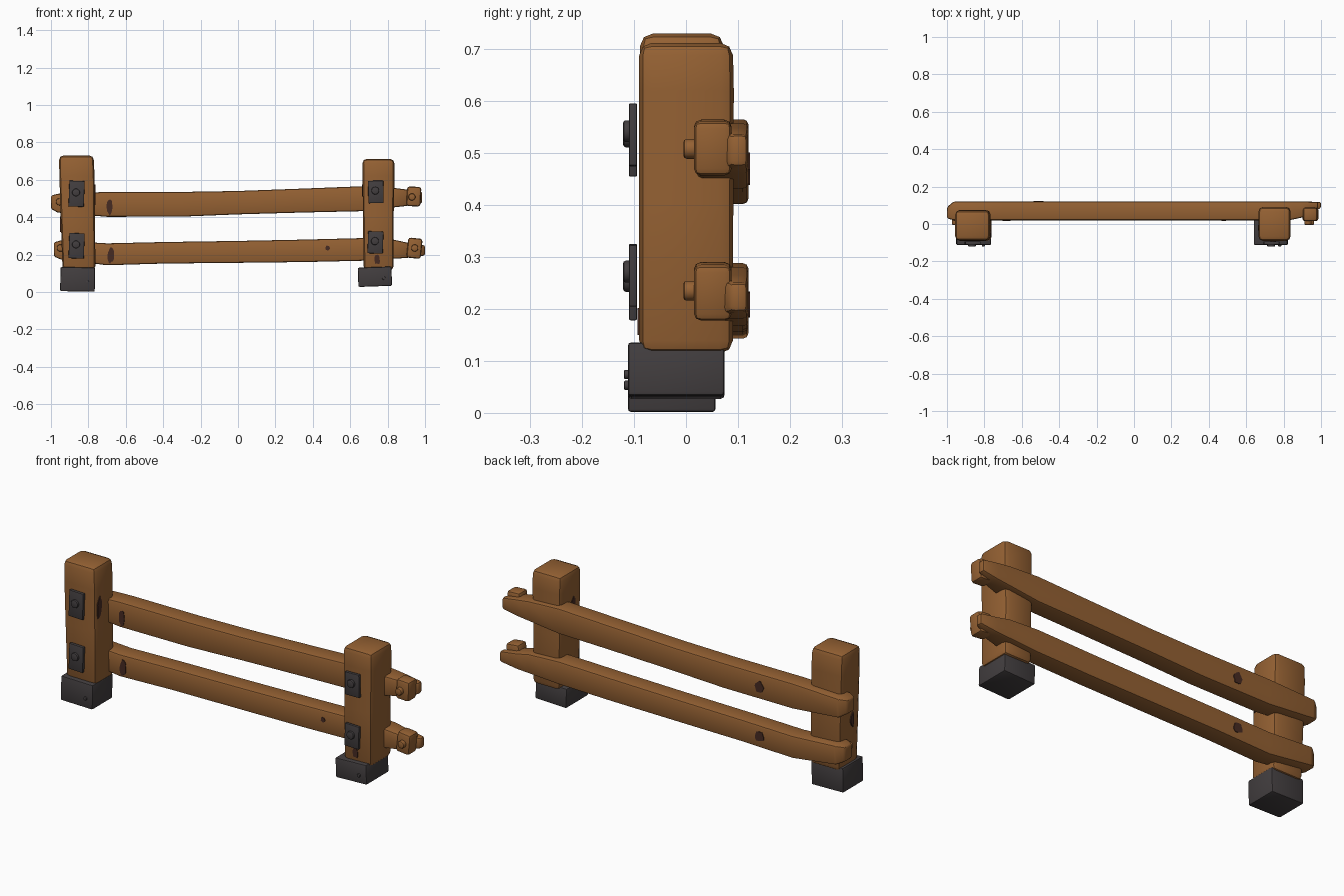
import bpy, bmesh, math, random
from mathutils import Matrix, Vector

if "Cube" in bpy.data.objects:
    bpy.data.objects.remove(bpy.data.objects["Cube"])

random.seed(4)


def material(name, rgb):
    m = bpy.data.materials.new(name)
    m.diffuse_color = (*rgb, 1)
    m.use_nodes = True
    m.node_tree.nodes["Principled BSDF"].inputs["Base Color"].default_value = m.diffuse_color
    return m


WOOD = material("brown wood", (0.30, 0.12, 0.033))
IRON = material("dark iron", (0.055, 0.048, 0.050))
KNOT = material("dark knot", (0.062, 0.024, 0.016))


def finish(bm, name, mat, bevel=0.0, segments=2):
    """Bevel the sharp edges, then turn the bmesh into a smooth-shaded object."""
    bmesh.ops.recalc_face_normals(bm, faces=bm.faces)
    if bevel:
        edges = [e for e in bm.edges if e.calc_face_angle(0) > 0.5]
        bmesh.ops.bevel(bm, geom=edges, offset=bevel, segments=segments,
                        profile=0.5, affect='EDGES', clamp_overlap=True)
    me = bpy.data.meshes.new(name)
    bm.to_mesh(me)
    bm.free()
    me.materials.append(mat)
    ob = bpy.data.objects.new(name, me)
    bpy.context.collection.objects.link(ob)
    bpy.ops.object.select_all(action='DESELECT')
    ob.select_set(True)
    bpy.context.view_layer.objects.active = ob
    bpy.ops.object.shade_smooth_by_angle(angle=math.radians(35))
    return ob


def loft(name, axis, sections, mat, bevel):
    """Skin rectangles (pos, a0, a1, b0, b1) placed along the x or z axis."""
    bm = bmesh.new()
    rings = []
    for p, a0, a1, b0, b1 in sections:
        corners = [(a0, b0), (a1, b0), (a1, b1), (a0, b1)]
        rings.append([bm.verts.new((p, a, b) if axis == 'x' else (a, b, p))
                      for a, b in corners])
    for r, s in zip(rings, rings[1:]):
        for i in range(4):
            j = (i + 1) % 4
            bm.faces.new((r[i], r[j], s[j], s[i]))
    bm.faces.new(rings[0])
    bm.faces.new(rings[-1])
    return finish(bm, name, mat, bevel)


def box(name, x, y, z, mat, bevel, tilt=0):
    """Box from (low, high) ranges, tilted in the front view."""
    bm = bmesh.new()
    size = [r[1] - r[0] for r in (x, y, z)]
    mid = Vector([(r[1] + r[0]) / 2 for r in (x, y, z)])
    m = Matrix.Translation(mid) @ Matrix.Rotation(math.radians(tilt), 4, 'Y')
    bmesh.ops.create_cube(bm, size=1, matrix=m @ Matrix.Diagonal((*size, 1)))
    return finish(bm, name, mat, bevel)


def bolt(name, x, y0, y1, z, r, mat, bevel=0.004):
    """Round bolt head along y."""
    bm = bmesh.new()
    m = Matrix.Translation((x, (y0 + y1) / 2, z)) @ Matrix.Rotation(math.pi / 2, 4, 'X')
    bmesh.ops.create_cone(bm, cap_ends=True, segments=14, radius1=r, radius2=r,
                          depth=y1 - y0, matrix=m)
    return finish(bm, name, mat, bevel)


def knot(name, centre, w, h, axis):
    """Thin ragged spot lying on a surface that faces along the x or y axis."""
    bm = bmesh.new()
    c = Vector(centre)
    rings = []
    shape = [random.uniform(0.75, 1.1) for _ in range(14)]
    for d in (-0.003, 0.003):
        ring = []
        for i, s in enumerate(shape):
            t = i * math.tau / 14
            u, v = w / 2 * s * math.cos(t), h / 2 * s * math.sin(t)
            ring.append(bm.verts.new(c + Vector((u, d, v) if axis == 'y' else (d, u, v))))
        rings.append(ring)
        bm.faces.new(ring)
    for i in range(14):
        j = (i + 1) % 14
        bm.faces.new((rings[0][i], rings[0][j], rings[1][j], rings[1][i]))
    return finish(bm, name, KNOT)


# Posts
loft("left_post", 'z', [(0.115, -0.938, -0.762, -0.09, 0.07),
                        (0.40, -0.948, -0.765, -0.09, 0.073),
                        (0.62, -0.955, -0.767, -0.09, 0.075),
                        (0.73, -0.957, -0.772, -0.088, 0.072)], WOOD, 0.024)
loft("right_post", 'z', [(0.115, 0.672, 0.832, -0.09, 0.09),
                         (0.40, 0.668, 0.832, -0.09, 0.091),
                         (0.62, 0.666, 0.837, -0.09, 0.092),
                         (0.712, 0.665, 0.836, -0.09, 0.09)], WOOD, 0.024)

# Iron feet with small rivets
box("left_foot", (-0.95, -0.765), (-0.112, 0.057), (0.003, 0.132), IRON, 0.007, 1)
box("right_foot", (0.642, 0.822), (-0.112, 0.074), (0.03, 0.133), IRON, 0.007, -2)
bolt("left_foot_rivet", -0.805, -0.119, -0.108, 0.053, 0.009, IRON, 0.002)
bolt("right_foot_rivet", 0.78, -0.119, -0.108, 0.074, 0.009, IRON, 0.002)

# Rails: uneven planks running behind the posts, with pointed ends
loft("upper_rail", 'x', [(-1.0, 0.03, 0.09, 0.445, 0.515),
                         (-0.965, 0.02, 0.12, 0.425, 0.525),
                         (-0.70, 0.02, 0.12, 0.402, 0.535),
                         (-0.30, 0.02, 0.12, 0.403, 0.535),
                         (0.0, 0.02, 0.12, 0.415, 0.54),
                         (0.35, 0.02, 0.12, 0.425, 0.553),
                         (0.66, 0.02, 0.12, 0.432, 0.565),
                         (0.83, 0.02, 0.12, 0.452, 0.557),
                         (0.90, 0.035, 0.12, 0.46, 0.548),
                         (0.985, 0.085, 0.118, 0.475, 0.535)], WOOD, 0.010)
loft("lower_rail", 'x', [(-0.985, 0.03, 0.09, 0.19, 0.265),
                         (-0.95, 0.02, 0.12, 0.175, 0.275),
                         (-0.70, 0.02, 0.12, 0.143, 0.26),
                         (-0.40, 0.02, 0.12, 0.152, 0.267),
                         (0.0, 0.02, 0.12, 0.156, 0.273),
                         (0.35, 0.02, 0.12, 0.16, 0.28),
                         (0.66, 0.02, 0.12, 0.167, 0.288),
                         (0.83, 0.02, 0.12, 0.178, 0.28),
                         (0.90, 0.035, 0.12, 0.182, 0.265),
                         (1.0, 0.085, 0.118, 0.195, 0.25)], WOOD, 0.010)

# End blocks on the right rail tips, and wooden pegs at both ends
box("upper_end_block", (0.902, 0.978), (0.015, 0.088), (0.458, 0.563), WOOD, 0.014, 3)
box("lower_end_block", (0.905, 0.982), (0.015, 0.088), (0.180, 0.288), WOOD, 0.014, 6)
for side, row, x, z in [("right", "upper", 0.93, 0.508), ("right", "lower", 0.945, 0.235),
                        ("left", "upper", -0.955, 0.482), ("left", "lower", -0.95, 0.235)]:
    bolt(f"{side}_{row}_peg", x, -0.005, 0.03, z, 0.019, WOOD, 0.006)

# Iron plates and bolts on the post fronts
for side, row, x, z, h, tilt in [("left", "upper", -0.863, 0.525, 0.138, 2),
                                 ("left", "lower", -0.863, 0.247, 0.135, 2),
                                 ("right", "upper", 0.737, 0.535, 0.12, -1),
                                 ("right", "lower", 0.735, 0.265, 0.118, 2)]:
    box(f"{side}_{row}_plate", (x - 0.041, x + 0.041), (-0.11, -0.094),
        (z - h / 2, z + h / 2), IRON, 0.003, tilt)
    bolt(f"{side}_{row}_plate_bolt", x - 0.003, -0.121, -0.105, z + 0.007, 0.021, IRON, 0.005)

# Dark knots: rail fronts, rail backs, post sides and front
knot("upper_rail_front_knot", (-0.685, 0.02, 0.455), 0.034, 0.10, 'y')
knot("lower_rail_front_knot", (-0.68, 0.02, 0.195), 0.038, 0.085, 'y')
knot("lower_rail_small_knot", (0.48, 0.02, 0.235), 0.026, 0.026, 'y')
knot("upper_rail_back_knot", (-0.51, 0.12, 0.468), 0.055, 0.065, 'y')
knot("lower_rail_back_knot", (-0.51, 0.12, 0.208), 0.055, 0.06, 'y')
knot("right_post_front_knot", (0.745, -0.09, 0.175), 0.03, 0.06, 'y')
knot("left_post_inner_knot", (-0.766, -0.055, 0.515), 0.04, 0.12, 'x')
knot("left_post_outer_knot", (-0.950, -0.02, 0.36), 0.03, 0.08, 'x')
knot("right_post_inner_knot", (0.667, -0.02, 0.54), 0.03, 0.07, 'x')
